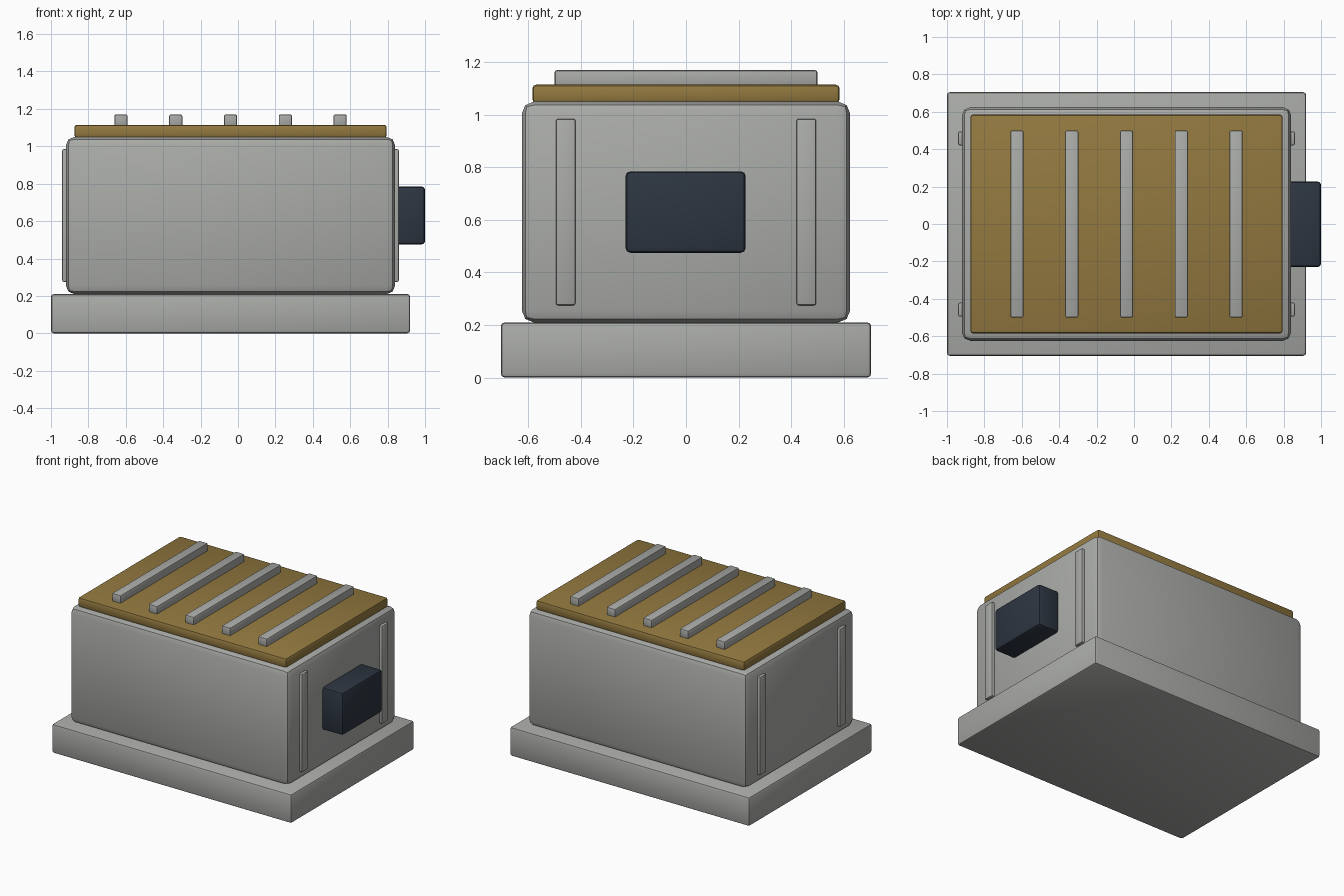
import bpy
import math

cube = bpy.data.objects.get("Cube")
if cube:
    bpy.data.objects.remove(cube, do_unlink=True)


def make_material(name, color):
    mat = bpy.data.materials.new(name)
    mat.use_nodes = True
    mat.diffuse_color = (*color, 1)
    mat.node_tree.nodes["Principled BSDF"].inputs["Base Color"].default_value = (*color, 1)
    return mat


grey = make_material("warm grey", (0.40, 0.41, 0.39))
ochre = make_material("ochre", (0.29, 0.19, 0.05))
navy = make_material("dark navy", (0.026, 0.036, 0.053))


def box(name, xs, ys, zs, mat, bevel, segments=2):
    """Bevelled box spanning the given ranges."""
    spans = (xs, ys, zs)
    bpy.ops.mesh.primitive_cube_add(size=1, location=[(a + b) / 2 for a, b in spans])
    obj = bpy.context.object
    obj.name = name
    obj.scale = [b - a for a, b in spans]
    bpy.ops.object.transform_apply(location=False, rotation=False, scale=True)
    obj.data.materials.append(mat)
    mod = obj.modifiers.new("Bevel", "BEVEL")
    mod.width = bevel
    mod.segments = segments
    bpy.ops.object.modifier_apply(modifier=mod.name)
    bpy.ops.object.shade_smooth_by_angle(angle=math.radians(30))
    return obj


MID = -0.04  # centre of the housing along x

# Plinth, housing and lid
box("base_plinth", (-1.0, 0.92), (-0.705, 0.705), (0, 0.21), grey, 0.015)
box("housing", (MID - 0.88, MID + 0.88), (-0.625, 0.625), (0.21, 1.05), grey, 0.045)
box("lid", (MID - 0.835, MID + 0.835), (-0.585, 0.585), (1.045, 1.115), ochre, 0.015)

# Ribs across the lid
for i in range(5):
    x = MID + (i - 2) * 0.293
    box(f"lid_rib_{i + 1}", (x - 0.035, x + 0.035), (-0.5, 0.5), (1.105, 1.17), grey, 0.008)

# Upright strips on both ends
for end, sx in (("left", 1), ("right", -1)):
    for side, sy in (("front", -1), ("back", 1)):
        x, y = MID + sx * 0.88, sy * 0.458
        box(f"{end}_{side}_strip", (x - 0.02, x + 0.02), (y - 0.037, y + 0.037),
            (0.275, 0.985), grey, 0.008)

# Control box on the left end
box("control_box", (0.82, 1.0), (-0.23, 0.227), (0.475, 0.785), navy, 0.018)
